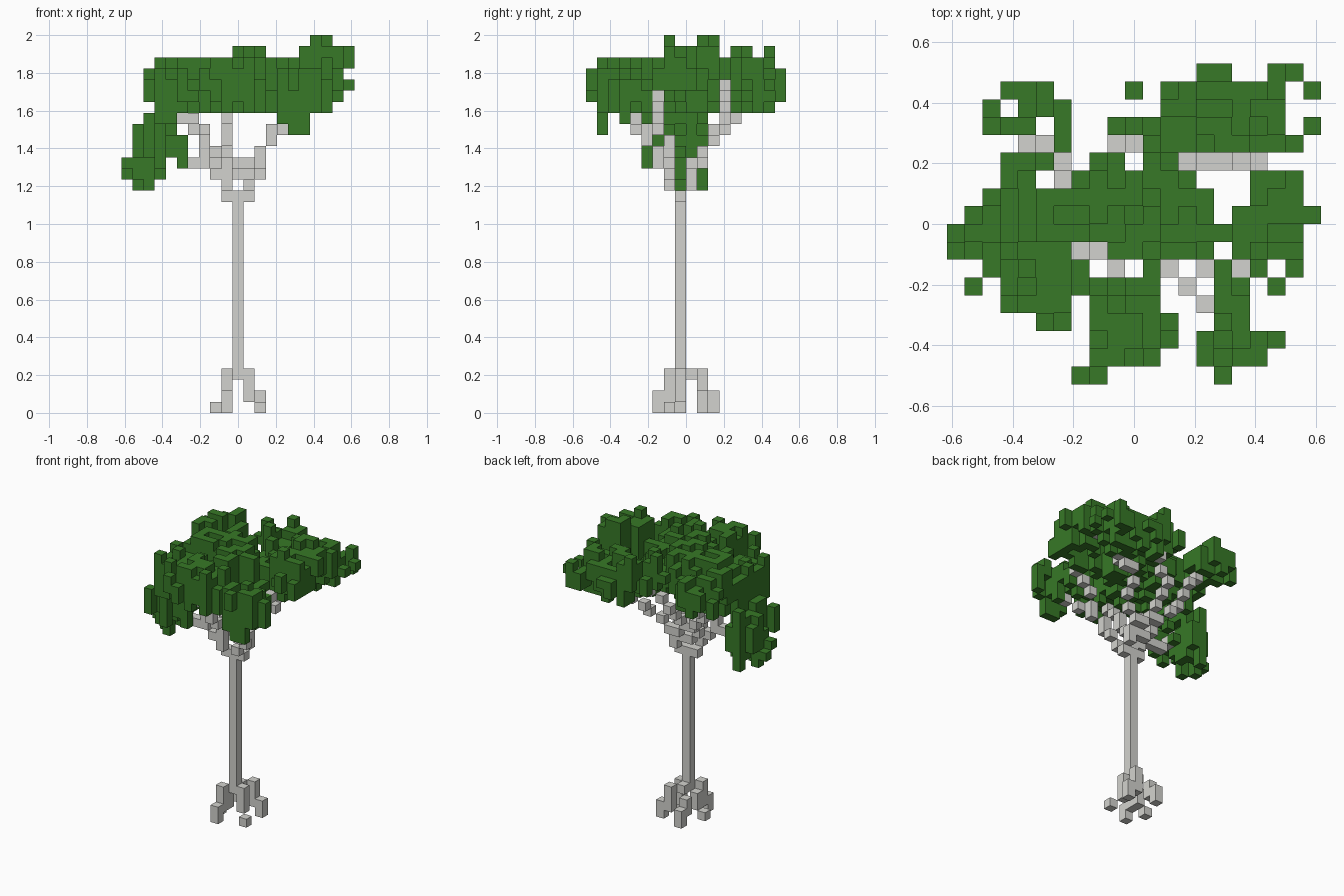
import bpy
import bmesh
import random
from mathutils import Vector

old = bpy.data.objects.get("Cube")
if old:
    bpy.data.objects.remove(old, do_unlink=True)

random.seed(11)
UNIT = 2 / 34  # edge of one block


def material(name, color):
    mat = bpy.data.materials.new(name)
    mat.use_nodes = True
    mat.diffuse_color = color
    mat.node_tree.nodes["Principled BSDF"].inputs["Base Color"].default_value = color
    return mat


BARK = material("pale grey bark", (0.65, 0.65, 0.62, 1))
LEAF = material("dark green leaf", (0.038, 0.19, 0.02, 1))

parts = {}     # part name -> (blocks, material)
solid = set()  # every block in use


def add_part(name, blocks, mat):
    blocks = set(blocks) - solid
    solid.update(blocks)
    parts[name] = (blocks, mat)


def column(x, y, low, high):
    return [(x, y, z) for z in range(low, high + 1)]


def limb(*points):
    """Stepped line of blocks through the given points."""
    blocks = []
    for a, b in zip(points, points[1:]):
        a, b = Vector(a), Vector(b)
        steps = int(max(abs(c) for c in b - a))
        for s in range(steps + 1):
            blocks.append(tuple(round(c) for c in a.lerp(b, s / steps)))
    return blocks


def foliage(name, back, rows, low, high):
    """Ragged leaf columns; rows of x spans run from back to front."""
    blocks = []
    for step, spans in enumerate(rows):
        y = back - step
        for first, last in spans:
            for x in range(first, last + 1):
                bottom = low(x, y) + random.choice((0, 0, 1, 1, 2))
                top = high(x, y) - random.choice((0, 0, 1, 1, 2))
                bottom = min(bottom, high(x, y))
                blocks += column(x, y, bottom, max(bottom, top))
    add_part(name, blocks, LEAF)


def build(name, blocks, mat):
    """Mesh with only the outer faces of the blocks."""
    bm = bmesh.new()
    corners = {}

    def vert(p):
        if p not in corners:
            x, y, z = p
            corners[p] = bm.verts.new(((x - 0.5) * UNIT, y * UNIT, z * UNIT))
        return corners[p]

    for block in sorted(blocks):
        for axis in range(3):
            u, v = (axis + 1) % 3, (axis + 2) % 3
            for side in (0, 1):
                near = list(block)
                near[axis] += 2 * side - 1
                if tuple(near) in solid:
                    continue
                loop = []
                for du, dv in ((0, 0), (1, 0), (1, 1), (0, 1)):
                    p = list(block)
                    p[axis] += side
                    p[u] += du
                    p[v] += dv
                    loop.append(vert(tuple(p)))
                bm.faces.new(loop if side else loop[::-1])
    mesh = bpy.data.meshes.new(name)
    bm.to_mesh(mesh)
    bm.free()
    mesh.materials.append(mat)
    bpy.context.collection.objects.link(bpy.data.objects.new(name, mesh))


# Trunk and stilt roots
add_part("trunk", column(0, -1, 3, 19), BARK)
add_part("front_root", column(-1, -2, 1, 3) + column(-1, -3, 0, 1), BARK)
add_part("left_root", column(1, -1, 1, 3) + column(2, -2, 0, 0), BARK)
add_part("right_root", column(-1, -1, 1, 2) + column(-2, -1, 0, 0), BARK)
add_part("back_root", column(0, 0, 3, 3) + column(1, 1, 1, 3) + column(2, 1, 0, 1), BARK)
add_part("back_right_root", column(-1, 1, 1, 2) + column(-1, 2, 0, 1), BARK)

# Branches fanning out of the trunk top
branches = {
    "fork": [(-1, -1, 19), (1, -1, 19)],
    "back_left_branch": [(1, 0, 20), (1, 1, 22), (2, 1, 23), (3, 2, 24), (3, 3, 25),
                         (4, 4, 26), (6, 4, 27)],
    "high_branch": [(4, 3, 27), (5, 3, 27), (6, 3, 28), (7, 3, 29), (7, 2, 30), (8, 1, 31)],
    "front_left_branch": [(1, -2, 20), (2, -3, 22), (2, -3, 23), (3, -4, 24),
                          (4, -5, 25), (5, -6, 26)],
    "side_branch": [(3, -4, 25), (4, -3, 26), (5, -3, 27), (6, -3, 28)],
    "right_branch": [(-1, -2, 20), (-2, -2, 21), (-3, -2, 22), (-5, -2, 22), (-7, -2, 24)],
    "front_branch": [(-1, -2, 21), (-1, -3, 23), (-1, -4, 25), (-1, -6, 27)],
    "front_right_branch": [(-3, -2, 23), (-3, -3, 25), (-5, -4, 26)],
    "back_right_branch": [(-1, 0, 21), (-2, 1, 23), (-4, 2, 25), (-4, 3, 26),
                          (-5, 4, 28), (-6, 4, 29)],
    "back_branch": [(0, 0, 21), (-1, 2, 24), (-1, 4, 26), (0, 4, 27), (1, 5, 28)],
}
for branch, points in branches.items():
    add_part(branch, limb(*points), BARK)

# Leaf clusters
foliage("centre_leaves", 3,
        [[(-2, -1), (1, 2)], [(-3, 3)], [(-5, 4)], [(-5, 4)], [(-5, 5)],
         [(-1, 4)], [(1, 1)]],
        lambda x, y: 27, lambda x, y: 31 if x < 4 else 30)
foliage("back_right_leaves", 7,
        [[(-7, -5)], [(-8, -8), (-6, -4)], [(-8, -6), (-4, -4)],
         [(-6, -6), (-4, -4)], [(-7, -5)], [(-7, -6)]],
        lambda x, y: 28, lambda x, y: 31 if x > -8 else 30)
foliage("back_leaves", 7,
        [[(0, 0), (2, 2)], [(2, 2)], [(-1, 2)], [(1, 2)]],
        lambda x, y: 28, lambda x, y: 32 if x >= 0 else 30)
foliage("back_left_leaves", 8,
        [[(4, 5), (8, 9)], [(3, 8), (10, 10)], [(3, 8)], [(3, 8), (10, 10)], [(3, 9)]],
        lambda x, y: 28 if y > 7 else 27 + x // 9 * 2,
        lambda x, y: 29 if x > 9 else 30 if y > 7 else 31)
foliage("high_left_leaves", 2,
        [[(7, 9)], [(7, 9)], [(6, 10)], [(6, 9)], [(6, 9)], [(7, 7), (9, 9)], [(8, 8)]],
        lambda x, y: 31 if x > 9 else 29 if y > -2 else 28,
        lambda x, y: 31 if y < -2 else 33 if x > 6 else 32)
foliage("front_leaves", -4,
        [[(-2, 1)], [(-2, 1)], [(-2, 2)], [(-2, 2)], [(-2, 1)], [(-3, -2)]],
        lambda x, y: 28 if y < -8 else 27, lambda x, y: 30 if y < -8 else 31)
foliage("front_left_leaves", -3,
        [[(5, 5)], [(5, 6)], [(5, 6)], [(5, 6)], [(4, 8)], [(4, 7)], [(5, 5)]],
        lambda x, y: 28 if y < -8 else 27 if x > 6 else 25 if y == -8 else 26,
        lambda x, y: 30)
foliage("right_leaves", 1,
        [[(-7, -6)], [(-7, -6)], [(-7, -6)], [(-7, -4)], [(-7, -3)],
         [(-7, -3)], [(-7, -4)], [(-5, -4)]],
        lambda x, y: 26 if x < -5 else 27, lambda x, y: 30)
foliage("drooping_right_leaves", 1,
        [[(-8, -7)], [(-9, -7)], [(-10, -6)], [(-10, -6)], [(-8, -5)],
         [(-9, -9), (-7, -7)]],
        lambda x, y: 21 if x in (-10, -7) or y < -2 else 20 if x < -7 else 23,
        lambda x, y: 22 if x < -9 else 26 if x == -8 else 25)

for part, (blocks, mat) in parts.items():
    build(part, blocks, mat)
